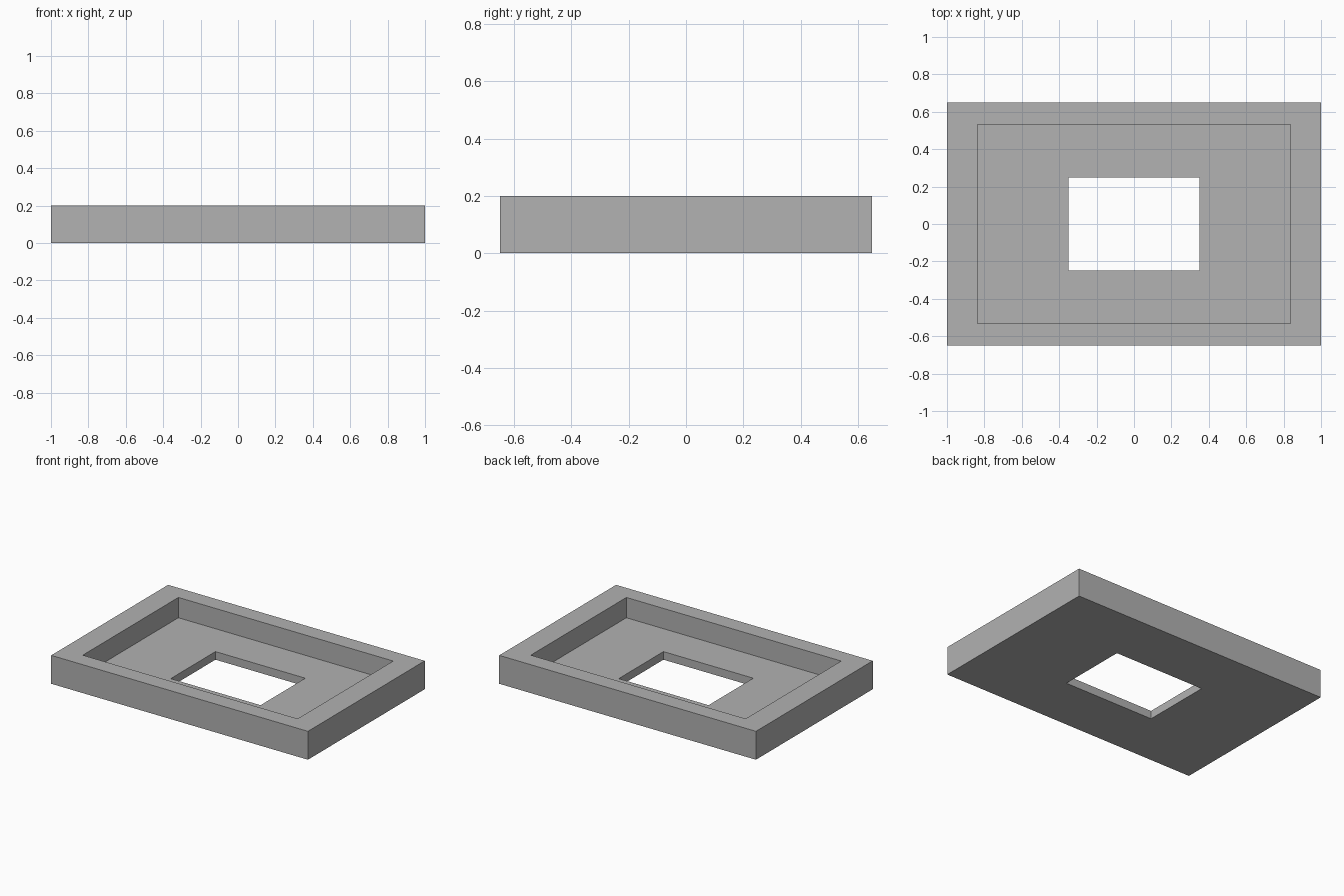
import bpy
import bmesh

cube = bpy.data.objects.get("Cube")
if cube:
    bpy.data.objects.remove(cube, do_unlink=True)

HEIGHT, FLOOR = 0.2, 0.057
OUTER, RECESS, HOLE = (1.0, 0.65), (0.837, 0.532), (0.35, 0.249)

# Plain grey material
grey = bpy.data.materials.new("plain grey")
grey.use_nodes = True
colour = (0.445, 0.445, 0.445, 1)
grey.diffuse_color = colour
grey.node_tree.nodes["Principled BSDF"].inputs["Base Color"].default_value = colour

bm = bmesh.new()


def loop(half, z):
    """Rectangular ring of four corners at height z."""
    return [bm.verts.new((sx * half[0], sy * half[1], z))
            for sx, sy in ((-1, -1), (1, -1), (1, 1), (-1, 1))]


# Section rings: outer wall, rim, recess wall, recess floor, opening, underside
rings = [loop(OUTER, 0), loop(OUTER, HEIGHT), loop(RECESS, HEIGHT),
         loop(RECESS, FLOOR), loop(HOLE, FLOOR), loop(HOLE, 0)]
for a, b in zip(rings, rings[1:] + rings[:1]):
    for i in range(4):
        j = (i + 1) % 4
        bm.faces.new((a[i], a[j], b[j], b[i]))
bmesh.ops.recalc_face_normals(bm, faces=bm.faces)

# Tray with a stepped recess and an open centre
mesh = bpy.data.meshes.new("recessed_frame")
bm.to_mesh(mesh)
bm.free()
mesh.materials.append(grey)
frame = bpy.data.objects.new("recessed_frame", mesh)
bpy.context.collection.objects.link(frame)
